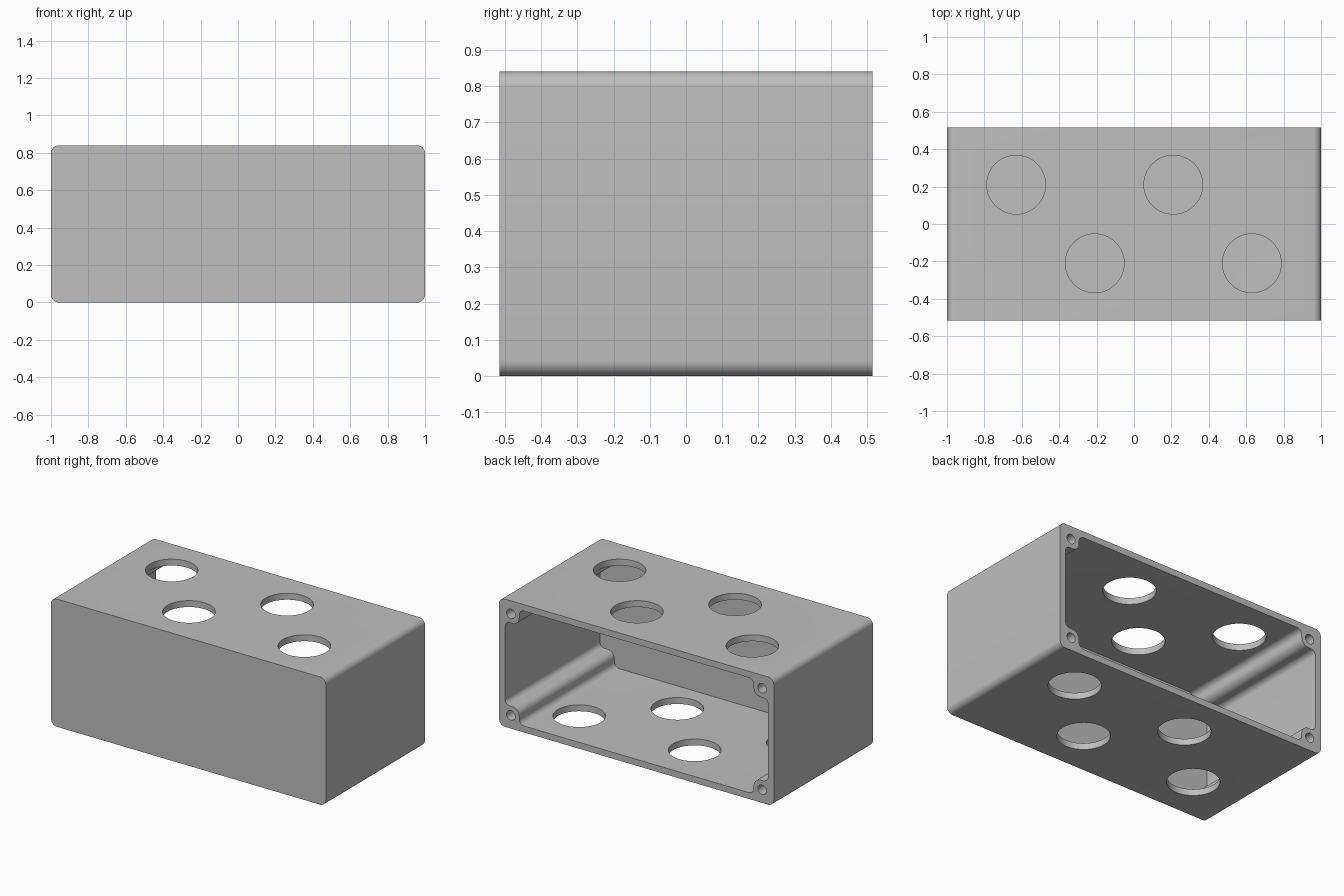
import bpy, bmesh, math
from mathutils import Vector, Matrix

cube = bpy.data.objects.get("Cube")
if cube:
    bpy.data.objects.remove(cube, do_unlink=True)

W, D, H = 1.0, 0.515, 0.84      # half width, half depth, full height
WALL, POST, HOLE_R = 0.042, 0.147, 0.157

grey = bpy.data.materials.new("plain grey")
grey.use_nodes = True
colour = (0.52, 0.52, 0.52, 1)
grey.diffuse_color = colour
grey.node_tree.nodes["Principled BSDF"].inputs["Base Color"].default_value = colour


def rounded(corners, steps=10):
    """Round each (x, z, radius) right-angled corner of a closed outline."""
    out = []
    for i, (x, z, r) in enumerate(corners):
        p = Vector((x, z))
        a = (Vector(corners[i - 1][:2]) - p).normalized() * r
        b = (Vector(corners[(i + 1) % len(corners)][:2]) - p).normalized() * r
        for s in range(steps + 1):
            t = s / steps * math.pi / 2
            out.append(p + a * (1 - math.sin(t)) + b * (1 - math.cos(t)))
    return out


def finish(name, bm):
    bmesh.ops.recalc_face_normals(bm, faces=bm.faces)
    mesh = bpy.data.meshes.new(name)
    bm.to_mesh(mesh)
    bm.free()
    mesh.materials.append(grey)
    obj = bpy.data.objects.new(name, mesh)
    bpy.context.collection.objects.link(obj)
    return obj


def prism(name, outline, y0, y1):
    """Extrude an outline in the x-z plane along y."""
    bm = bmesh.new()
    face = bm.faces.new([bm.verts.new((p.x, y0, p.y)) for p in outline])
    new = bmesh.ops.extrude_face_region(bm, geom=[face])["geom"]
    verts = [v for v in new if isinstance(v, bmesh.types.BMVert)]
    bmesh.ops.translate(bm, verts=verts, vec=(0, y1 - y0, 0))
    return finish(name, bm)


def cylinders(name, centres, radius, length, turn, segments):
    bm = bmesh.new()
    for c in centres:
        bmesh.ops.create_cone(bm, cap_ends=True, segments=segments, radius1=radius,
                              radius2=radius, depth=length,
                              matrix=Matrix.Translation(c) @ turn)
    return finish(name, bm)


def cut(obj, cutter):
    cutter.hide_render = True
    mod = obj.modifiers.new(cutter.name, "BOOLEAN")
    mod.operation, mod.solver, mod.object = "DIFFERENCE", "EXACT", cutter
    bpy.ops.object.modifier_apply(modifier=mod.name)
    bpy.data.objects.remove(cutter, do_unlink=True)


# Outer body with rounded long edges
R = 0.042
enclosure = prism("enclosure", rounded(
    [(-W, 0, R), (W, 0, R), (W, H, R), (-W, H, R)]), -D, D)
bpy.context.view_layer.objects.active = enclosure
enclosure.select_set(True)

# Cavity open at the back, leaving a screw post in each corner
mid, iw, ih = H / 2, W - WALL, H / 2 - WALL
pw, ph = W - POST, H / 2 - POST
outline = []
for sx, sz in ((1, 1), (-1, 1), (-1, -1), (1, -1)):
    notch = [(sx * iw, mid + sz * ph, 0.036), (sx * pw, mid + sz * ph, 0.05),
             (sx * pw, mid + sz * ih, 0.036)]
    outline += notch if sx * sz > 0 else notch[::-1]
cut(enclosure, prism("cavity", rounded(outline), -D + WALL, D + 0.1))

# Round openings, staggered on the top and mirrored on the bottom
spots = ((-0.63, 0.21), (0.21, 0.21), (-0.21, -0.21), (0.63, -0.21))
for name, side, z in (("top_openings", 1, H), ("bottom_openings", -1, 0)):
    cut(enclosure, cylinders(name, [Vector((side * x, y, z)) for x, y in spots],
                             HOLE_R, 0.2, Matrix.Identity(4), 64))

# Blind screw holes in the posts
inset = 0.086
screws = [Vector((sx * (W - inset), D, mid + sz * (mid - inset)))
          for sx in (-1, 1) for sz in (-1, 1)]
cut(enclosure, cylinders("screw_holes", screws, 0.031, 0.84,
                         Matrix.Rotation(math.pi / 2, 4, "X"), 32))

bpy.ops.object.shade_smooth_by_angle(angle=math.radians(30))
